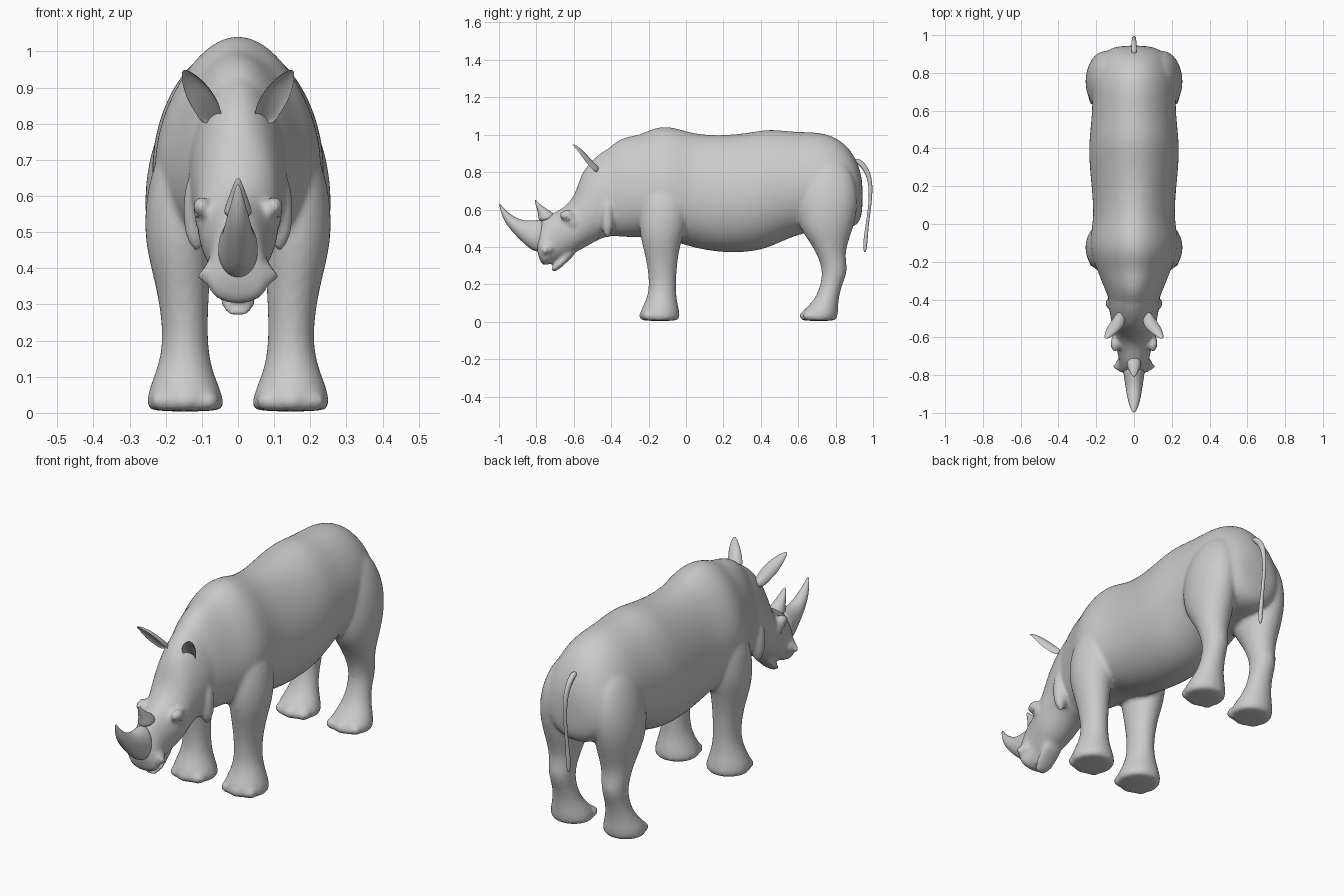
import bpy, bmesh, math
from mathutils import Vector

old = bpy.data.objects.get("Cube")
if old:
    bpy.data.objects.remove(old, do_unlink=True)

hide = bpy.data.materials.new("grey_hide")
hide.use_nodes = True
GREY = (.6, .6, .6, 1)
hide.diffuse_color = GREY
hide.node_tree.nodes["Principled BSDF"].inputs["Base Color"].default_value = GREY


def loft(name, rows, sides=20, side=1, cup=None):
    """Skin oval rings; row = x, upper (y, z), lower (y, z), half width, bottom-heaviness."""
    bm = bmesh.new()
    rings = []
    for x, upper, lower, half, egg in rows:
        top, low = Vector((x, *upper)), Vector((x, *lower))
        mid, arm = (top + low) / 2, (top - low) / 2
        ring = []
        for i in range(sides):
            a = math.tau * i / sides
            s = math.sin(a)
            depth = s * cup if cup is not None and s < 0 else s
            p = mid + arm * depth
            p.x += half * math.cos(a) * (1 - egg * s)
            p.x *= side
            ring.append(bm.verts.new(p))
        rings.append(ring)
    for a, b in zip(rings, rings[1:]):
        for i in range(sides):
            j = (i + 1) % sides
            bm.faces.new((a[i], a[j], b[j], b[i]))
    bm.faces.new(rings[0])
    bm.faces.new(rings[-1])
    bmesh.ops.recalc_face_normals(bm, faces=bm.faces)
    return finish(name, bm)


def finish(name, bm):
    mesh = bpy.data.meshes.new(name)
    bm.to_mesh(mesh)
    bm.free()
    mesh.materials.append(hide)
    obj = bpy.data.objects.new(name, mesh)
    bpy.context.collection.objects.link(obj)
    obj.modifiers.new("Subdivision", "SUBSURF").levels = 2
    obj.modifiers["Subdivision"].render_levels = 2
    for poly in mesh.polygons:
        poly.use_smooth = True
    return obj


def blob(name, place, size):
    bm = bmesh.new()
    bmesh.ops.create_icosphere(bm, subdivisions=2, radius=1)
    bmesh.ops.scale(bm, vec=size, verts=bm.verts)
    bmesh.ops.translate(bm, vec=place, verts=bm.verts)
    return finish(name, bm)


def limb(name, rows, side):
    """Row = height, front y, back y, inner x, outer x."""
    return loft(name, [((a + b) / 2, (back, z), (front, z), (b - a) / 2, 0)
                       for z, front, back, a, b in rows], side=side)


skin = []

# Torso: y, top, bottom, half width, bottom-heaviness
torso = [(-.46, .87, .50, .09, .1), (-.42, .93, .46, .125, .15), (-.34, .99, .45, .155, .2),
         (-.25, 1, .45, .19, .22), (-.19, 1.03, .445, .215, .22), (-.12, 1.05, .44, .23, .22),
         (-.04, 1.035, .42, .225, .2), (.05, 1.005, .39, .212, .15), (.2, .997, .365, .225, .12),
         (.35, 1.015, .37, .24, .1), (.45, 1.035, .395, .238, .1), (.58, 1.015, .46, .222, .12),
         (.72, 1.018, .49, .22, .15), (.82, .98, .49, .205, .15), (.89, .91, .5, .175, .1),
         (.93, .82, .53, .13, .1), (.945, .74, .6, .06, 0)]
skin.append(loft("torso", [(0, (y, t), (y, b), w, e) for y, t, b, w, e in torso], 24))

# Head, tilted rings from the nape down to the muzzle
head = [((-.32, .97), (-.32, .47), .14, .1), ((-.42, .93), (-.39, .455), .135, .2),
        ((-.49, .88), (-.44, .45), .13, .2), ((-.56, .80), (-.49, .425), .118, .15),
        ((-.585, .70), (-.55, .39), .115, .1), ((-.63, .625), (-.60, .365), .108, 0),
        ((-.70, .585), (-.655, .34), .088, 0), ((-.76, .56), (-.69, .325), .078, .1),
        ((-.80, .50), (-.72, .31), .082, .25), ((-.80, .42), (-.75, .30), .085, .2),
        ((-.795, .37), (-.775, .305), .06, 0)]
skin.append(loft("head", [(0, *row) for row in head], 24))

# Lower lip
lip = [((-.60, .42), (-.58, .37), .06, 0), ((-.66, .35), (-.635, .32), .055, 0),
       ((-.70, .31), (-.675, .28), .048, 0), ((-.725, .28), (-.715, .262), .03, 0)]
skin.append(loft("lower_lip", [(0, *row) for row in lip]))

# Legs
front = [(.76, -.20, -.03, .1, .205), (.64, -.25, .01, .07, .25), (.52, -.255, .005, .065, .262),
         (.43, -.24, -.025, .072, .25), (.33, -.212, -.045, .08, .222), (.2, -.195, -.055, .085, .205),
         (.12, -.21, -.05, .072, .225), (.06, -.245, -.035, .045, .25), (.02, -.25, -.03, .036, .255),
         (.003, -.235, -.045, .045, .245)]
hind = [(.88, .67, .84, .08, .17), (.76, .605, .91, .06, .235), (.62, .59, .925, .045, .262),
        (.5, .605, .895, .045, .255), (.42, .665, .865, .062, .235), (.35, .705, .85, .08, .22),
        (.27, .73, .868, .09, .212), (.2, .72, .835, .092, .208), (.12, .69, .815, .08, .222),
        (.06, .625, .815, .05, .25), (.02, .607, .81, .042, .255), (.003, .62, .80, .05, .245)]
for side, word in ((1, "left"), (-1, "right")):
    for kind, rows in (("front", front), ("hind", hind)):
        skin.append(limb(f"{word}_{kind}_leg", rows, side))
        # Three toes on each foot
        toe_y = rows[-2][1] + .035
        for x, back in ((.085, .015), (.147, 0), (.208, .02)):
            skin.append(blob("toe", (side * x, toe_y + back, .032), (.036, .04, .03)))
    # Brow ridge, cheek fold and nostril rim
    skin.append(blob("brow", (side * .1, -.635, .57), (.026, .045, .03)))
    skin.append(blob("cheek_fold", (side * .115, -.42, .56), (.04, .035, .12)))
    skin.append(blob("nostril_rim", (side * .07, -.745, .39), (.032, .04, .03)))

# Fuse the hide into one surface
for obj in bpy.context.selected_objects:
    obj.select_set(False)
for obj in skin:
    obj.select_set(True)
    bpy.context.view_layer.objects.active = obj
    bpy.ops.object.modifier_apply(modifier="Subdivision")
bpy.context.view_layer.objects.active = skin[0]
bpy.ops.object.join()
body = skin[0]
body.name = "body"
remesh = body.modifiers.new("Fuse", "REMESH")
remesh.mode, remesh.voxel_size, remesh.use_smooth_shade = "VOXEL", .011, True
soften = body.modifiers.new("Soften", "SMOOTH")
soften.factor, soften.iterations = .5, 5
for mod in ("Fuse", "Soften"):
    bpy.ops.object.modifier_apply(modifier=mod)


def dent(place, radius, push):
    """Push the hide near a point, on both sides."""
    for v in body.data.vertices:
        d = (Vector((abs(v.co.x), v.co.y, v.co.z)) - Vector(place)).length / radius
        if d < 1:
            x, y, z = Vector(push) * (1 - d * d) ** 2
            v.co += Vector((math.copysign(x, v.co.x), y, z))


# Nostrils and eye hollows
dent((.09, -.765, .375), .03, (-.02, .01, 0))
dent((.11, -.61, .535), .04, (-.012, 0, 0))

# Horns
main = [((-.75, .55), (-.76, .37), .06, .1), ((-.80, .545), (-.81, .37), .055, .1),
        ((-.85, .54), (-.86, .41), .047, 0), ((-.89, .548), (-.905, .455), .04, 0),
        ((-.935, .572), (-.953, .507), .031, 0), ((-.975, .605), (-.983, .56), .018, 0),
        ((-.996, .637), (-1, .628), .005, 0)]
small = [((-.69, .55), (-.79, .53), .045, 0), ((-.71, .585), (-.79, .565), .035, 0),
         ((-.75, .605), (-.795, .595), .025, 0), ((-.785, .632), (-.805, .628), .014, 0),
         ((-.803, .652), (-.81, .651), .004, 0)]
for name, rows in (("main_horn", main), ("small_horn", small)):
    loft(name, [(0, *row) for row in rows], 16)

# Tail: y, z, thickness
tail = [(.90, .87, .016), (.94, .845, .015), (.972, .80, .013), (.989, .73, .011), (.985, .63, .009),
        (.97, .53, .009), (.962, .46, .012), (.957, .40, .012), (.958, .37, .005)]
loft("tail", [(0, (y + r, z + r / 2), (y - r, z - r / 2), r, 0) for y, z, r in tail], 10)

# Ears: cupped leaves; x, y, z, half width, half depth
ear = [(.07, -.48, .79, .026, .025), (.08, -.515, .825, .036, .025), (.097, -.545, .86, .043, .024),
       (.117, -.57, .9, .036, .018), (.136, -.595, .932, .021, .01), (.148, -.61, .947, .006, .004)]
for side, word in ((1, "left"), (-1, "right")):
    loft(f"{word}_ear", [(x, (y + d, z + d), (y - d, z - d), w, 0) for x, y, z, w, d in ear],
         16, side, cup=-.55)
    blob(f"{word}_eye", (side * .108, -.63, .55), (.013, .013, .011))
